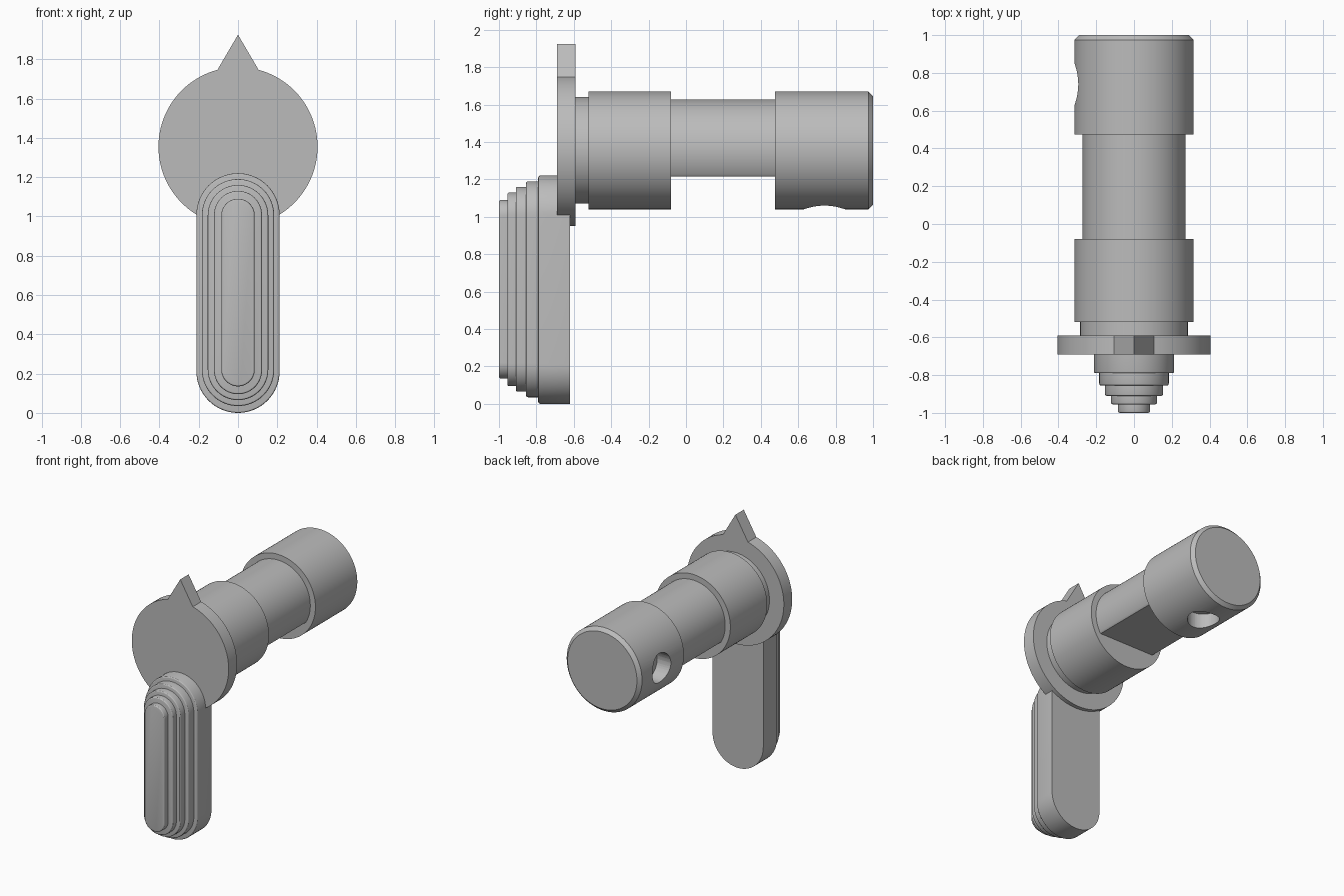
import bpy, bmesh
from math import sin, cos, pi, radians
from mathutils import Matrix

cube = bpy.data.objects.get("Cube")
if cube:
    bpy.data.objects.remove(cube)

AXIS_Z = 1.355      # height of the shaft axis

steel = bpy.data.materials.new("plain grey")
steel.use_nodes = True
grey = (0.5, 0.5, 0.5, 1)
steel.diffuse_color = grey
steel.node_tree.nodes["Principled BSDF"].inputs["Base Color"].default_value = grey


def arc(radius, cz, start, end, n):
    """Points on an arc in the x-z plane, angles in degrees."""
    angles = [radians(start + (end - start) * i / n) for i in range(n + 1)]
    return [(radius * cos(a), cz + radius * sin(a)) for a in angles]


def circle(radius, n=96):
    return arc(radius, AXIS_Z, 0, 360, n)[:-1]


def stadium(radius, low, high):
    return arc(radius, high - radius, 0, 180, 32) + arc(radius, low + radius, 180, 360, 32)


def smooth(obj):
    bpy.ops.object.select_all(action='DESELECT')
    obj.select_set(True)
    bpy.context.view_layer.objects.active = obj
    bpy.ops.object.shade_smooth_by_angle(angle=radians(28))


def prism(name, outline, y0, y1, edge=0, edge_y=None, segments=1):
    """Extrude an x-z outline from y0 to y1, optionally bevelling the rim at edge_y."""
    bm = bmesh.new()
    face = bm.faces.new([bm.verts.new((x, y0, z)) for x, z in outline])
    extruded = bmesh.ops.extrude_face_region(bm, geom=[face])["geom"]
    top = [v for v in extruded if isinstance(v, bmesh.types.BMVert)]
    bmesh.ops.translate(bm, verts=top, vec=(0, y1 - y0, 0))
    bmesh.ops.recalc_face_normals(bm, faces=bm.faces)
    if edge:
        rim = [e for e in bm.edges if all(abs(v.co.y - edge_y) < 1e-5 for v in e.verts)]
        bmesh.ops.bevel(bm, geom=rim, offset=edge, segments=segments,
                        profile=0.5, affect='EDGES')
    mesh = bpy.data.meshes.new(name)
    bm.to_mesh(mesh)
    bm.free()
    obj = bpy.data.objects.new(name, mesh)
    bpy.context.collection.objects.link(obj)
    mesh.materials.append(steel)
    smooth(obj)
    return obj


def drill(obj, location, rotation):
    """Bore a round blind hole into obj."""
    bpy.ops.mesh.primitive_cylinder_add(vertices=48, radius=0.11, depth=0.4,
                                        location=location, rotation=rotation)
    cutter = bpy.context.object
    cutter.name = "hole_cutter"
    cutter.hide_render = True
    cutter.data.materials.append(steel)
    cut = obj.modifiers.new("hole", 'BOOLEAN')
    cut.operation = 'DIFFERENCE'
    cut.solver = 'EXACT'
    cut.object = cutter
    bpy.context.view_layer.objects.active = obj
    bpy.ops.object.modifier_apply(modifier=cut.name)
    bpy.data.objects.remove(cutter)


# Shaft: neck, front barrel, waist with a flat underside, rear barrel
prism("shaft_neck", circle(0.285), -0.59, -0.52)
prism("front_barrel", circle(0.315), -0.52, -0.08)
waist = [(x, max(z, 1.215)) for x, z in circle(0.272, 180)]
prism("shaft_waist", waist, -0.08, 0.475)
rear = prism("rear_barrel", circle(0.315), 0.475, 1.0, 0.025, 1.0)

# Two detent holes in the rear barrel, one below and one on the right
drill(rear, (0, 0.74, AXIS_Z - 0.4), (0, 0, 0))
drill(rear, (-0.4, 0.74, AXIS_Z), (0, pi / 2, 0))
smooth(rear)

# Round plate with a pointer on top
prism("pointer_plate", arc(0.405, AXIS_Z, 105, 435, 96) + [(0, 1.925)], -0.69, -0.59)

# Lever: stacked rounded steps, narrowing towards the front
steps = [(0.212, 0.0, 1.22, -0.79, -0.62),
         (0.184, 0.035, 1.19, -0.855, -0.79),
         (0.154, 0.065, 1.16, -0.91, -0.855),
         (0.122, 0.095, 1.13, -0.955, -0.91),
         (0.085, 0.135, 1.09, -1.0, -0.955)]
for i, (radius, low, high, front, back) in enumerate(steps):
    prism(f"lever_step_{i + 1}", stadium(radius, low, high), front, back, 0.01, front, 3)
